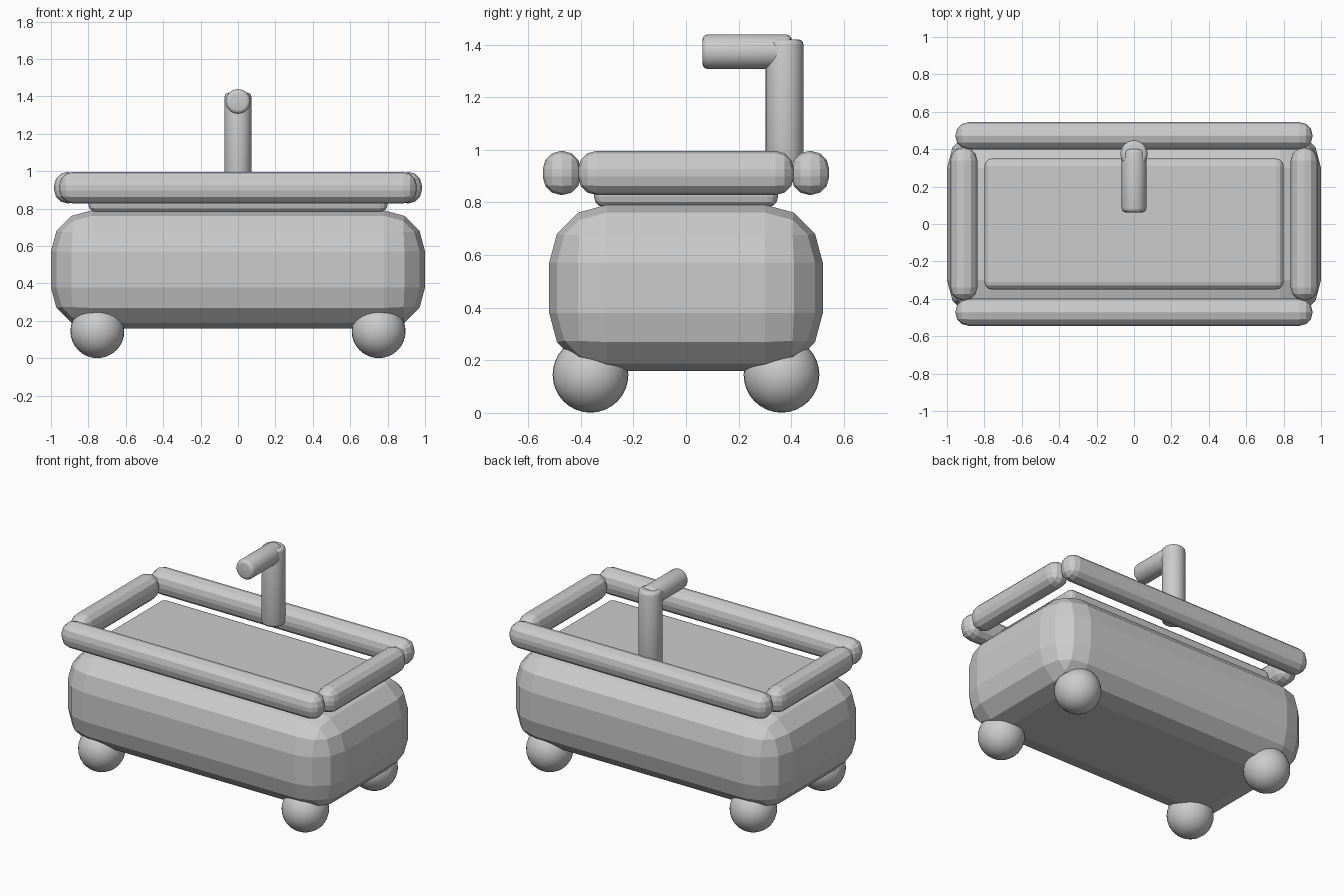
import bpy
from math import radians

if "Cube" in bpy.data.objects:
    bpy.data.objects.remove(bpy.data.objects["Cube"])


def bevel(obj, width, segments, angle=30):
    m = obj.modifiers.new("bevel", 'BEVEL')
    m.width = width
    m.segments = segments
    m.limit_method = 'ANGLE'
    m.angle_limit = radians(angle)
    bpy.ops.object.modifier_apply(modifier=m.name)


def rounded_box(name, center, size, width, segments):
    bpy.ops.mesh.primitive_cube_add(size=1, location=center)
    obj = bpy.context.object
    obj.name = name
    obj.scale = size
    bpy.ops.object.transform_apply(location=False, rotation=False, scale=True)
    bevel(obj, width, segments)
    return obj


def pipe(name, center, radius, length, rot=(0, 0, 0)):
    bpy.ops.mesh.primitive_cylinder_add(vertices=32, radius=radius, depth=length,
                                        location=center, rotation=rot)
    obj = bpy.context.object
    obj.name = name
    bevel(obj, 0.022, 3)
    bpy.ops.object.shade_smooth_by_angle(angle=radians(35))
    return obj


# Tub body, heavily rounded and faceted
rounded_box("tub_body", (0, 0, 0.475), (2.0, 1.04, 0.632), 0.22, 3)

# Inner water panel
rounded_box("water_panel", (0, 0, 0.827), (1.6, 0.70, 0.09), 0.04, 3)

# Rim rails on the four sides
for side, s in (("front", -1), ("back", 1)):
    rounded_box(side + "_rim", (0, s * 0.472, 0.912), (1.91, 0.145, 0.168), 0.07, 3)
for side, s in (("left", -1), ("right", 1)):
    rounded_box(side + "_rim", (s * 0.91, 0, 0.912), (0.145, 0.82, 0.168), 0.07, 3)

# Tap: upright post and forward spout
pipe("tap_post", (0, 0.375, 1.16), 0.072, 0.52)
pipe("tap_spout", (0, 0.232, 1.373), 0.066, 0.34, (radians(90), 0, 0))

# Ball feet
for xn, sx in (("left", -1), ("right", 1)):
    for yn, sy in (("front", -1), ("back", 1)):
        bpy.ops.mesh.primitive_uv_sphere_add(segments=32, ring_count=16, radius=0.144,
                                             location=(sx * 0.752, sy * 0.363, 0.145))
        bpy.context.object.name = f"{yn}_{xn}_foot"
        bpy.ops.object.shade_smooth()
